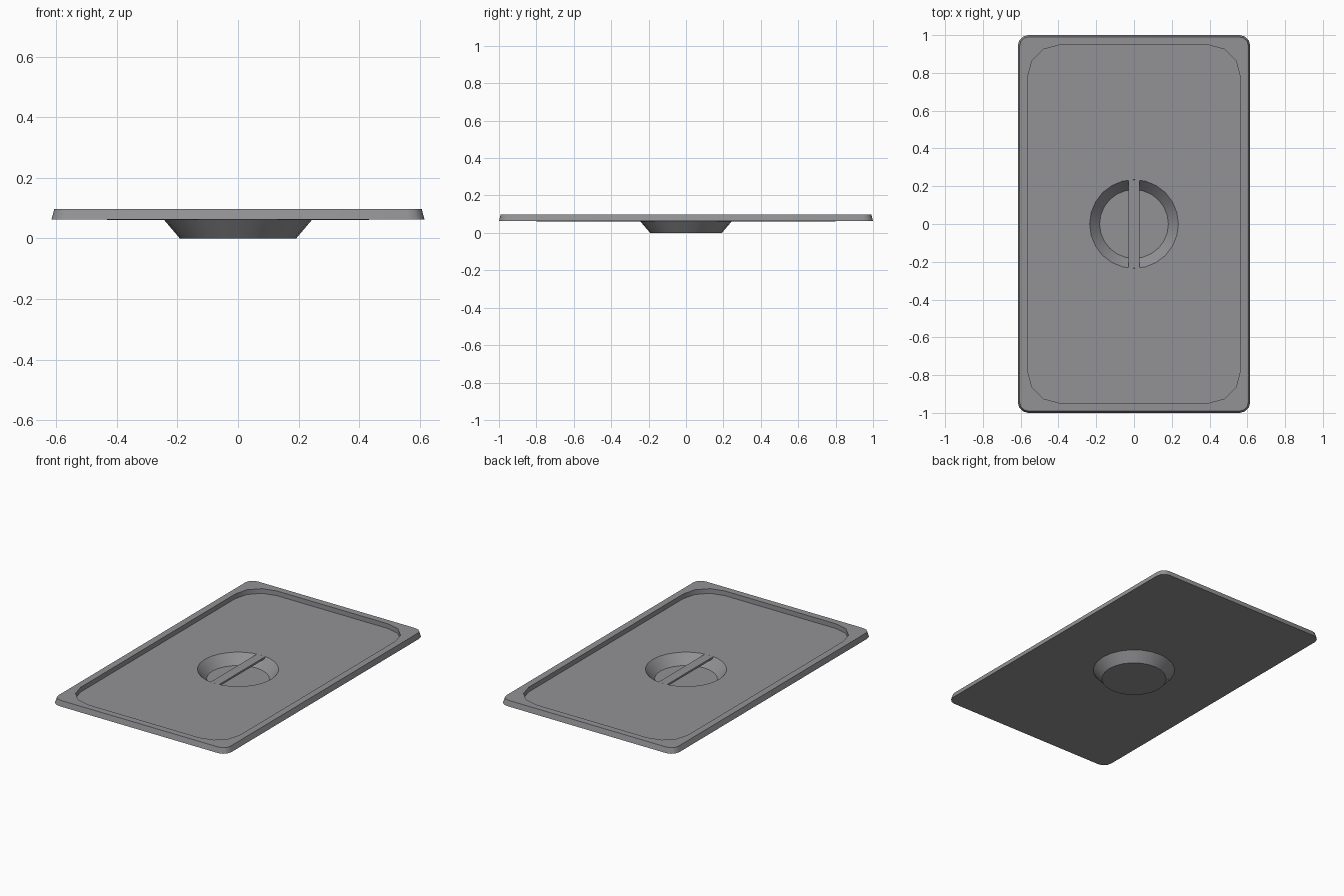
import bpy
import bmesh
from math import cos, sin, pi, radians
from mathutils import Vector

cube = bpy.data.objects.get("Cube")
if cube:
    bpy.data.objects.remove(cube, do_unlink=True)

# Single brushed steel grey
steel = bpy.data.materials.new("steel_grey")
colour = (0.29, 0.29, 0.305, 1)
steel.diffuse_color = colour
steel.use_nodes = True
steel.node_tree.nodes["Principled BSDF"].inputs["Base Color"].default_value = colour


def finish(name, bm):
    bmesh.ops.recalc_face_normals(bm, faces=bm.faces[:])
    mesh = bpy.data.meshes.new(name)
    bm.to_mesh(mesh)
    bm.free()
    mesh.materials.append(steel)
    obj = bpy.data.objects.new(name, mesh)
    bpy.context.collection.objects.link(obj)
    bpy.ops.object.select_all(action="DESELECT")
    obj.select_set(True)
    bpy.context.view_layer.objects.active = obj
    bpy.ops.object.shade_smooth_by_angle(angle=radians(35))
    return obj


def add_loop(bm, points, z):
    return [bm.verts.new((x, y, z)) for x, y in points]


def rounded_rect(hx, hy, r, steps=3):
    points = []
    for corner, (sx, sy) in enumerate(((1, 1), (-1, 1), (-1, -1), (1, -1))):
        for i in range(steps + 1):
            a = (corner + i / steps) * pi / 2
            points.append((sx * (hx - r) + r * cos(a), sy * (hy - r) + r * sin(a)))
    return points


def circle(r, n=24):
    return [(r * cos(2 * pi * i / n), r * sin(2 * pi * i / n)) for i in range(n)]


def skin(bm, a, b):
    n = len(a)
    for i in range(n):
        j = (i + 1) % n
        bm.faces.new((a[i], a[j], b[j], b[i]))


def fill_between(bm, outer, inner):
    edges = []
    for ring in (outer, inner):
        for i, v in enumerate(ring):
            w = ring[(i + 1) % len(ring)]
            edges.append(bm.edges.get((v, w)) or bm.edges.new((v, w)))
    bmesh.ops.triangle_fill(bm, use_beauty=True, use_dissolve=False,
                            edges=edges, normal=Vector((0, 0, 1)))


# Lid: raised rim, recessed panel and round dished well in one closed shell
bm = bmesh.new()
skirt = add_loop(bm, rounded_rect(0.615, 1.0, 0.055), 0.063)
rim_outer = add_loop(bm, rounded_rect(0.606, 0.991, 0.05), 0.097)
rim_inner = add_loop(bm, rounded_rect(0.563, 0.948, 0.17), 0.097)
panel = add_loop(bm, rounded_rect(0.563, 0.948, 0.17), 0.067)
well_top = add_loop(bm, circle(0.235), 0.065)
well_floor = add_loop(bm, circle(0.182), 0.004)
under_top = add_loop(bm, circle(0.243), 0.060)
under_floor = add_loop(bm, circle(0.192), 0)
for a, b in ((skirt, rim_outer), (rim_outer, rim_inner), (rim_inner, panel),
             (well_top, well_floor), (under_top, under_floor)):
    skin(bm, a, b)
fill_between(bm, panel, well_top)
fill_between(bm, skirt, under_top)
bm.faces.new(well_floor)
bm.faces.new(under_floor)
finish("lid", bm)

# Flat grip bar spanning the well
bm = bmesh.new()
bmesh.ops.create_cube(bm, size=1)
bmesh.ops.scale(bm, vec=(0.06, 0.466, 0.012), verts=bm.verts[:])
bmesh.ops.translate(bm, vec=(0, 0, 0.059), verts=bm.verts[:])
finish("grip_bar", bm)
